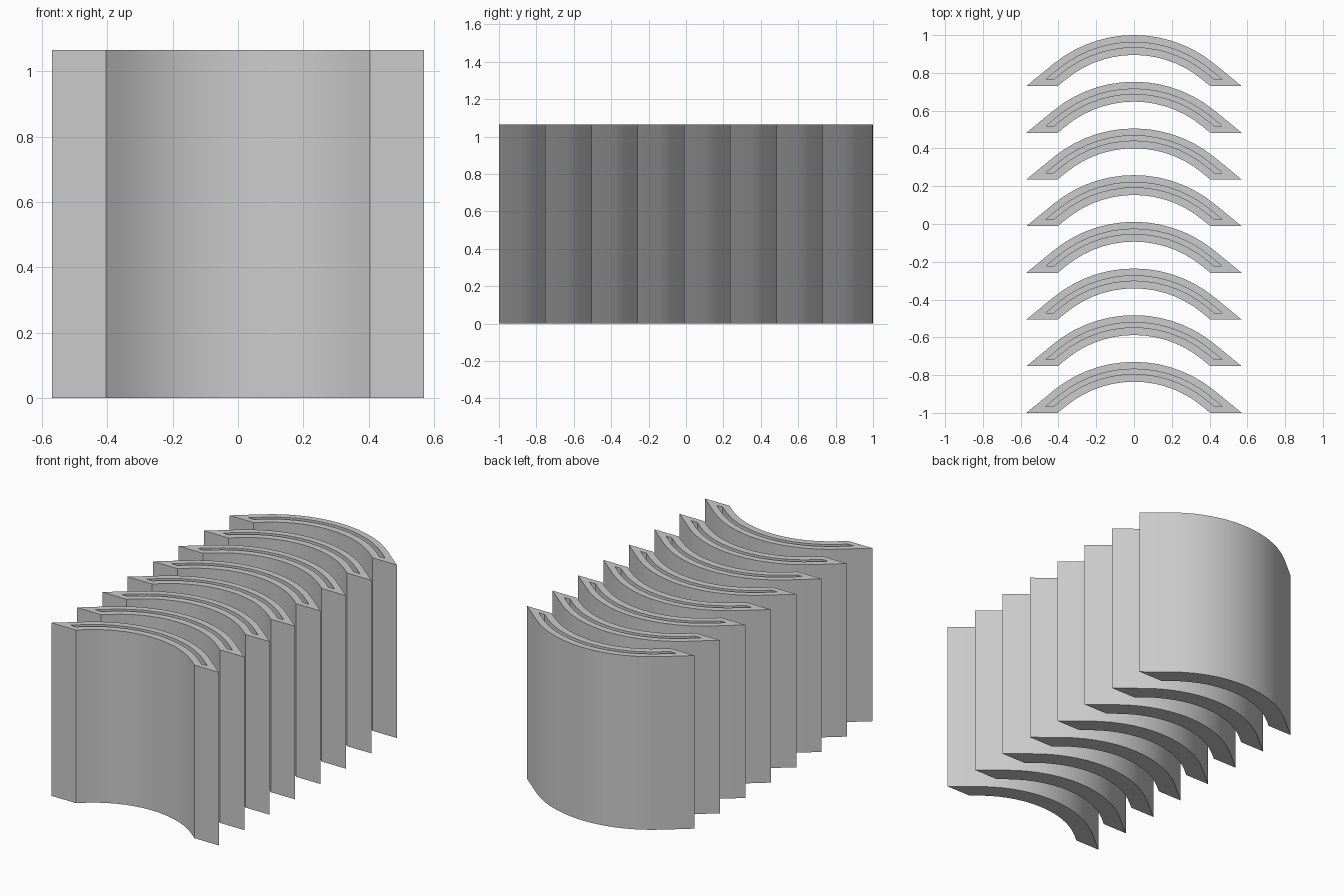
import bpy, bmesh, math

HEIGHT = 1.065
COUNT = 8
DEPTH = 0.27          # front-to-back size of one block
FLAT = math.radians(39.3)  # angle where the arc turns into straight ends
APEX_R = 0.672        # outer radius, arc centre is the local origin
STEPS = 14
WALL = 0.035

cube = bpy.data.objects.get("Cube")
if cube:
    bpy.data.objects.remove(cube, do_unlink=True)

grey = bpy.data.materials.new("plain grey")
grey.use_nodes = True
colour = (0.6, 0.6, 0.6, 1)
grey.diffuse_color = colour
grey.node_tree.nodes["Principled BSDF"].inputs["Base Color"].default_value = colour


def arch(radius, base):
    """Arc with straight tangent ends, cut off at height base."""
    tx, ty = radius * math.sin(FLAT), radius * math.cos(FLAT)
    end = tx + (ty - base) / math.tan(FLAT)
    pts = [(-end, base)]
    for i in range(STEPS + 1):
        a = -FLAT + 2 * FLAT * i / STEPS
        pts.append((radius * math.sin(a), radius * math.cos(a)))
    return pts + [(end, base)]


def band(outer, inner, base):
    return arch(outer, base) + arch(inner, base)[::-1]


def ring(bm, pts, z):
    return [bm.verts.new((x, y, z)) for x, y in pts]


def bridge(bm, a, b):
    n = len(a)
    for i in range(n):
        j = (i + 1) % n
        bm.faces.new((a[i], a[j], b[j], b[i]))


def cap(bm, loop):
    """Close a band with quads running between its two arcs."""
    n = len(loop)
    for i in range(n // 2 - 1):
        bm.faces.new((loop[i], loop[i + 1], loop[n - 2 - i], loop[n - 1 - i]))


# Curved block with a deep curved slot open at the top
base = APEX_R - DEPTH
body = band(APEX_R, APEX_R - 0.105, base)
slot = band(APEX_R - 0.038, APEX_R - 0.064, base + WALL)
bm = bmesh.new()
bottom, top = ring(bm, body, 0), ring(bm, body, HEIGHT)
mouth, floor = ring(bm, slot, HEIGHT), ring(bm, slot, WALL)
cap(bm, bottom)
bridge(bm, bottom, top)
bridge(bm, top, mouth)
bridge(bm, mouth, floor)
cap(bm, floor)
bmesh.ops.recalc_face_normals(bm, faces=bm.faces)
mesh = bpy.data.meshes.new("curved_block")
bm.to_mesh(mesh)
bm.free()
mesh.materials.append(grey)

# Row of identical blocks from front to back
pitch = (2 - DEPTH) / (COUNT - 1)
for i in range(COUNT):
    block = bpy.data.objects.new(f"curved_block_{i + 1}", mesh.copy())
    block.location.y = -1 - base + pitch * i
    bpy.context.scene.collection.objects.link(block)
    bpy.ops.object.select_all(action="DESELECT")
    block.select_set(True)
    bpy.context.view_layer.objects.active = block
    bpy.ops.object.shade_smooth_by_angle(angle=math.radians(30))
